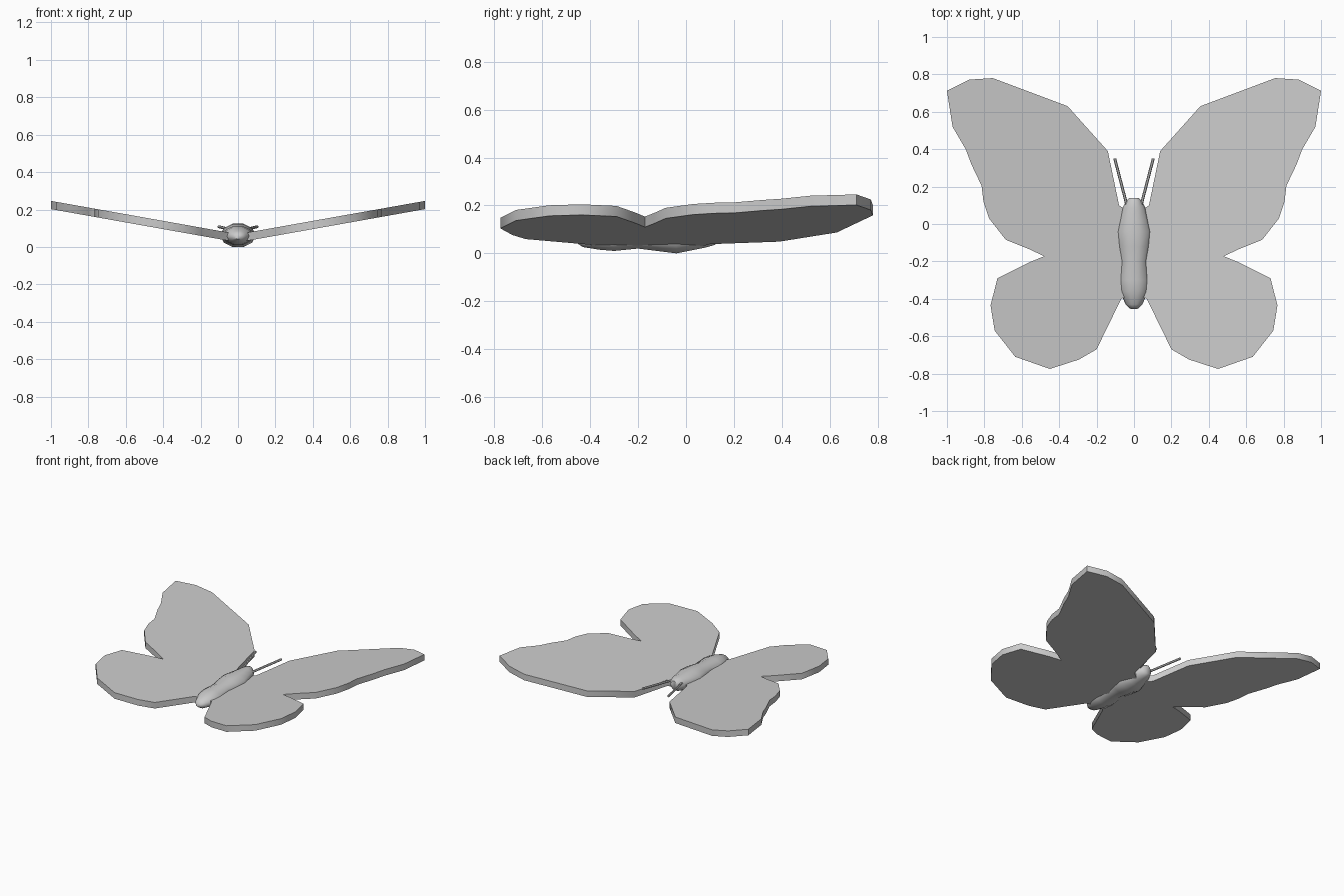
import bpy, bmesh, math
from mathutils import Vector

if "Cube" in bpy.data.objects:
    bpy.data.objects.remove(bpy.data.objects["Cube"])

SLOPE, RISE = 0.178, 0.046   # wing dihedral


def make_object(name, bm):
    bmesh.ops.recalc_face_normals(bm, faces=bm.faces)
    mesh = bpy.data.meshes.new(name)
    bm.to_mesh(mesh)
    bm.free()
    obj = bpy.data.objects.new(name, mesh)
    bpy.context.collection.objects.link(obj)
    return obj


def smooth(obj, angle):
    bpy.ops.object.select_all(action='DESELECT')
    obj.select_set(True)
    bpy.context.view_layer.objects.active = obj
    bpy.ops.object.shade_smooth_by_angle(angle=math.radians(angle))


def mirror_x(obj):
    obj.modifiers.new("Mirror", 'MIRROR').use_axis[0] = True


def loft(name, rings):
    """Skin a list of equal-sized point rings and cap the ends."""
    bm = bmesh.new()
    loops = [[bm.verts.new(p) for p in ring] for ring in rings]
    n = len(loops[0])
    for a, b in zip(loops, loops[1:]):
        for i in range(n):
            bm.faces.new((a[i], a[(i + 1) % n], b[(i + 1) % n], b[i]))
    bm.faces.new(loops[0])
    bm.faces.new(loops[-1])
    return make_object(name, bm)


# Wings: one outline, puffed to both sides with a chamfered rim
outline = [(.02, .06), (.02, -.38), (.068, -.40), (.2, -.67), (.295, -.725),
           (.45, -.775), (.635, -.71), (.745, -.57), (.767, -.435), (.73, -.29),
           (.56, -.205), (.48, -.172), (.56, -.135), (.685, -.085), (.775, .03),
           (.805, .12), (.815, .205), (.87, .32), (.90, .40), (.97, .52),
           (1.0, .712), (.88, .772), (.755, .78), (.355, .63), (.14, .39),
           (.08, .10)]
bm = bmesh.new()
face = bm.faces.new([bm.verts.new((x, y, 0)) for x, y in outline])
bmesh.ops.inset_region(bm, faces=[face], thickness=.03, depth=0,
                       use_boundary=True, use_even_offset=True)
for v in face.verts:
    v.co.z = .022
copy = bmesh.ops.duplicate(bm, geom=bm.verts[:] + bm.edges[:] + bm.faces[:])
for v in copy["geom"]:
    if isinstance(v, bmesh.types.BMVert):
        v.co.z *= -1
bmesh.ops.remove_doubles(bm, verts=bm.verts, dist=1e-5)
for v in bm.verts:
    v.co.z += RISE + SLOPE * v.co.x
wings = make_object("wings", bm)
mirror_x(wings)
smooth(wings, 60)

# Body: head, thorax and abdomen as one ten-sided loft (y, half width, z low, z high)
stations = [(.14, .025, .05, .11), (.12, .045, .035, .117), (.085, .062, .025, .12),
            (.02, .078, .012, .122), (-.04, .095, 0, .124), (-.12, .085, .01, .122),
            (-.20, .07, .02, .112), (-.30, .08, .01, .112), (-.36, .075, .015, .105),
            (-.43, .045, .026, .085), (-.455, .018, .042, .065)]
rings = []
for y, w, lo, hi in stations:
    ring = []
    for i in range(10):
        a = math.tau * i / 10
        ring.append((w * math.cos(a), y,
                     (lo + hi) / 2 + (hi - lo) / 2 * math.sin(a) / math.sin(math.radians(72))))
    rings.append(ring)
body = loft("body", rings)
smooth(body, 50)

# Antennae: thin straight rods
start, end = Vector((.038, .10, .092)), Vector((.103, .35, .108))
antenna_rings = [[p + Vector((r * math.cos(math.tau * i / 6), 0, r * math.sin(math.tau * i / 6)))
                  for i in range(6)] for p, r in ((start, .008), (end, .008))]
antennae = loft("antennae", antenna_rings)
mirror_x(antennae)
smooth(antennae, 40)
